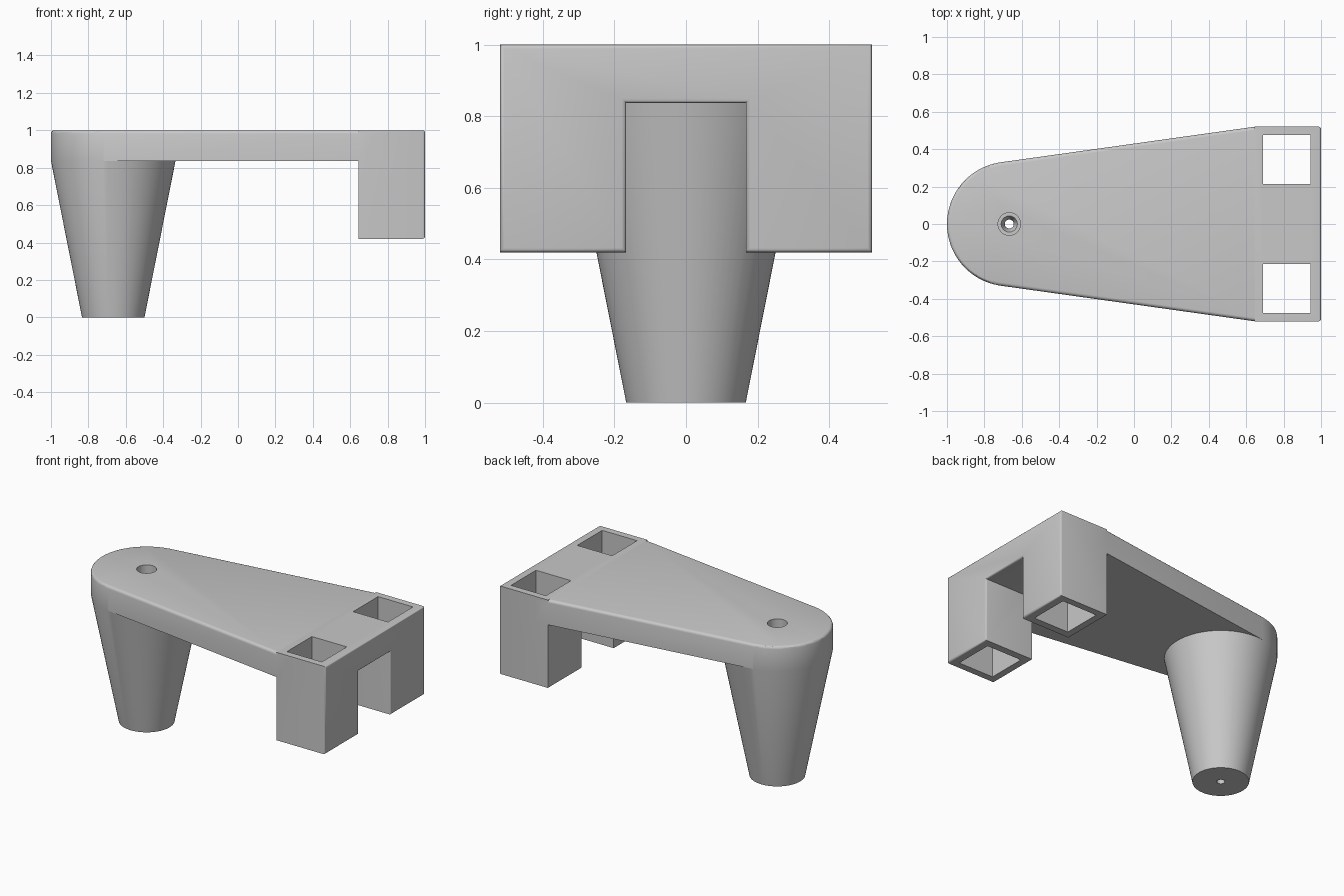
import bpy, bmesh
from math import radians, cos, sin, acos, atan2, hypot, pi

cube = bpy.data.objects.get("Cube")
if cube:
    bpy.data.objects.remove(cube, do_unlink=True)

FOOT_X, R_TOP, R_FOOT = -0.667, 0.333, 0.167
UNDER, TOP, LEG_Z = 0.837, 1.0, 0.42
END_X, HALF_W, GAP = 0.645, 0.52, 0.167
SIDES = 72

grey = bpy.data.materials.new("light_grey")
grey.use_nodes = True
grey.diffuse_color = (0.58, 0.58, 0.58, 1)
grey.node_tree.nodes["Principled BSDF"].inputs["Base Color"].default_value = grey.diffuse_color


def finish(bm, name):
    bmesh.ops.recalc_face_normals(bm, faces=bm.faces)
    mesh = bpy.data.meshes.new(name)
    bm.to_mesh(mesh)
    bm.free()
    mesh.materials.append(grey)
    obj = bpy.data.objects.new(name, mesh)
    bpy.context.collection.objects.link(obj)
    return obj


def prism(name, points, shift, bevel_axis=None, bevel=0.0):
    """Extrude an outline by shift; optionally round the rim of the far face."""
    bm = bmesh.new()
    face = bm.faces.new([bm.verts.new(p) for p in points])
    new = bmesh.ops.extrude_face_region(bm, geom=[face], use_keep_orig=True)["geom"]
    moved = [g for g in new if isinstance(g, bmesh.types.BMVert)]
    bmesh.ops.translate(bm, verts=moved, vec=shift)
    bmesh.ops.recalc_face_normals(bm, faces=bm.faces)
    if bevel_axis is not None:
        far = max(v.co[bevel_axis] for v in bm.verts)
        rim = [e for e in bm.edges if all(abs(v.co[bevel_axis] - far) < 1e-5 for v in e.verts)]
        bmesh.ops.bevel(bm, geom=rim, offset=bevel, segments=3, profile=0.5,
                        affect='EDGES', clamp_overlap=True)
    return finish(bm, name)


def lathe(name, profile):
    """Closed turned solid about the foot axis from (radius, height) pairs."""
    bm = bmesh.new()
    rings = [[bm.verts.new((FOOT_X + r * cos(2 * pi * i / SIDES), r * sin(2 * pi * i / SIDES), z))
              for i in range(SIDES)] for r, z in profile]
    for a, b in zip(rings, rings[1:]):
        for i in range(SIDES):
            j = (i + 1) % SIDES
            bm.faces.new((a[i], a[j], b[j], b[i]))
    bm.faces.new(rings[0])
    bm.faces.new(rings[-1])
    return finish(bm, name)


def combine(target, other, operation):
    mod = target.modifiers.new(other.name, 'BOOLEAN')
    mod.operation, mod.solver, mod.object = operation, 'EXACT', other
    bpy.ops.object.select_all(action='DESELECT')
    bpy.context.view_layer.objects.active = target
    target.select_set(True)
    bpy.ops.object.modifier_apply(modifier=mod.name)
    bpy.data.objects.remove(other, do_unlink=True)


# Tapered top plate: round nose with tangent sides running to the end frame
dx = END_X - FOOT_X
tangent = atan2(HALF_W, dx) + acos(R_TOP / hypot(dx, HALF_W))
step = 2 * pi / SIDES
angles = [tangent] + [k * step for k in range(SIDES) if tangent < k * step < 2 * pi - tangent]
angles.append(2 * pi - tangent)
outline = [(FOOT_X + R_TOP * cos(a), R_TOP * sin(a), UNDER) for a in angles]
outline += [(END_X, -HALF_W, UNDER), (END_X + 0.09, -HALF_W, UNDER),
            (END_X + 0.09, HALF_W, UNDER), (END_X, HALF_W, UNDER)]
bracket = prism("bracket", outline, (0, 0, TOP - UNDER), 2, 0.018)

# End frame: a bridge with two square legs, rounded around its end face
half = [(HALF_W, TOP), (HALF_W, LEG_Z), (GAP, LEG_Z), (GAP, UNDER)]
arch = half + [(-y, z) for y, z in reversed(half)]
frame = prism("end_frame", [(END_X, y, z) for y, z in arch], (1 - END_X, 0, 0), 0, 0.012)
combine(bracket, frame, 'UNION')

# Conical foot, its top sunk into the plate
foot = lathe("conical_foot", [(R_FOOT, 0), (R_TOP, UNDER), (R_TOP - 0.05, UNDER + 0.08)])
combine(bracket, foot, 'UNION')

# Square sockets through both legs
for side in (1, -1):
    ys = [side * 0.215, side * 0.475]
    square = [(0.69, ys[0], 0.3), (0.945, ys[0], 0.3), (0.945, ys[1], 0.3), (0.69, ys[1], 0.3)]
    combine(bracket, prism("socket_cutter", square, (0, 0, 0.8)), 'DIFFERENCE')

# Stepped screw hole down the foot
hole = [(0.024, -0.1), (0.024, 0.1), (0.043, 0.14), (0.06, 0.14), (0.06, 1.1)]
combine(bracket, lathe("screw_hole_cutter", hole), 'DIFFERENCE')

bpy.context.view_layer.objects.active = bracket
bracket.select_set(True)
bpy.ops.object.shade_smooth_by_angle(angle=radians(30))
